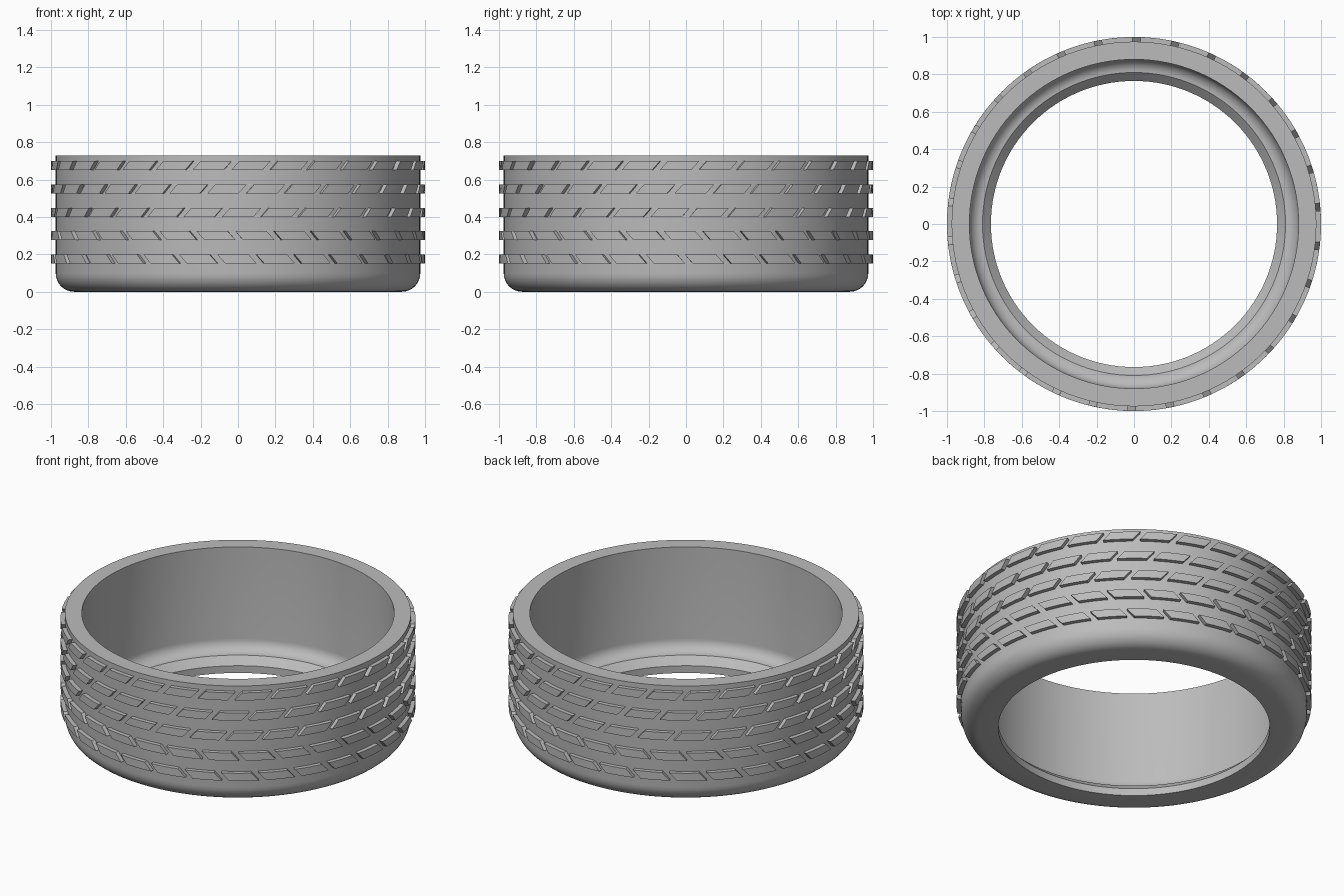
import bpy, bmesh
from math import pi, sin, cos, radians

cube = bpy.data.objects.get("Cube")
if cube:
    bpy.data.objects.remove(cube, do_unlink=True)

rubber = bpy.data.materials.new("grey rubber")
rubber.use_nodes = True
GREY = (0.5, 0.5, 0.5, 1)
rubber.diffuse_color = GREY
rubber.node_tree.nodes["Principled BSDF"].inputs["Base Color"].default_value = GREY


def finish(name, bm):
    """Turn a bmesh into a smooth-shaded object with sharp edges kept."""
    bmesh.ops.recalc_face_normals(bm, faces=bm.faces)
    mesh = bpy.data.meshes.new(name)
    bm.to_mesh(mesh)
    bm.free()
    mesh.materials.append(rubber)
    obj = bpy.data.objects.new(name, mesh)
    bpy.context.collection.objects.link(obj)
    bpy.ops.object.select_all(action='DESELECT')
    obj.select_set(True)
    bpy.context.view_layer.objects.active = obj
    bpy.ops.object.shade_smooth_by_angle(angle=radians(30))
    return obj


def polar(r, angle, z):
    return (r * cos(angle), r * sin(angle), z)


def fillet(r, z, size, start, end, steps=8):
    """Arc of (radius, height) points, angles in degrees."""
    arc = [radians(start + (end - start) * i / steps) for i in range(steps + 1)]
    return [(r + size * cos(a), z + size * sin(a)) for a in arc]


# Tyre carcass: a closed profile swept around z
OUTER, INNER, TOP = 0.975, 0.88, 0.73
profile = [(0.765, 0.045), (0.765, 0)]
profile += fillet(OUTER - 0.1, 0.1, 0.1, -90, 0)
profile += [(OUTER, TOP), (INNER, TOP)]
profile += fillet(INNER - 0.07, 0.16, 0.07, 0, -90)

SEGMENTS = 120
bm = bmesh.new()
rings = [[bm.verts.new(polar(r, 2 * pi * i / SEGMENTS, z)) for r, z in profile]
         for i in range(SEGMENTS)]
for i, ring in enumerate(rings):
    after = rings[(i + 1) % SEGMENTS]
    for j in range(len(profile)):
        k = (j + 1) % len(profile)
        bm.faces.new((ring[j], after[j], after[k], ring[k]))
finish("tyre_carcass", bm)


# Tread rows: slanted raised blocks around the carcass
BLOCKS, STEPS, HALF = 30, 4, 0.024
PITCH, LENGTH, SLANT = 2 * pi / BLOCKS, 0.168, 0.043


def tread_row(name, height, gap_x, lean):
    bm = bmesh.new()
    for b in range(BLOCKS):
        start = -pi / 2 + gap_x + (PITCH - LENGTH) / 2 + b * PITCH
        sections = []
        for s in range(STEPS + 1):
            a = start + LENGTH * s / STEPS
            sections.append([
                bm.verts.new(polar(r, a + lean * SLANT / 2 * side, height + HALF * side))
                for r, side in ((0.965, -1), (1.0, -1), (1.0, 1), (0.965, 1))])
        for p, q in zip(sections, sections[1:]):
            for j in range(4):
                k = (j + 1) % 4
                bm.faces.new((p[j], q[j], q[k], p[k]))
        bm.faces.new(sections[0])
        bm.faces.new(sections[-1])
    finish(name, bm)


# Height, offset of the gap from the front, and lean direction of each row
rows = [(0.675, -0.035, 1), (0.55, 0.045, 1), (0.425, 0.125, 1),
        (0.3, -0.013, -1), (0.175, -0.11, -1)]
for n, (height, gap, lean) in enumerate(rows, 1):
    tread_row(f"tread_row_{n}", height, gap, lean)
